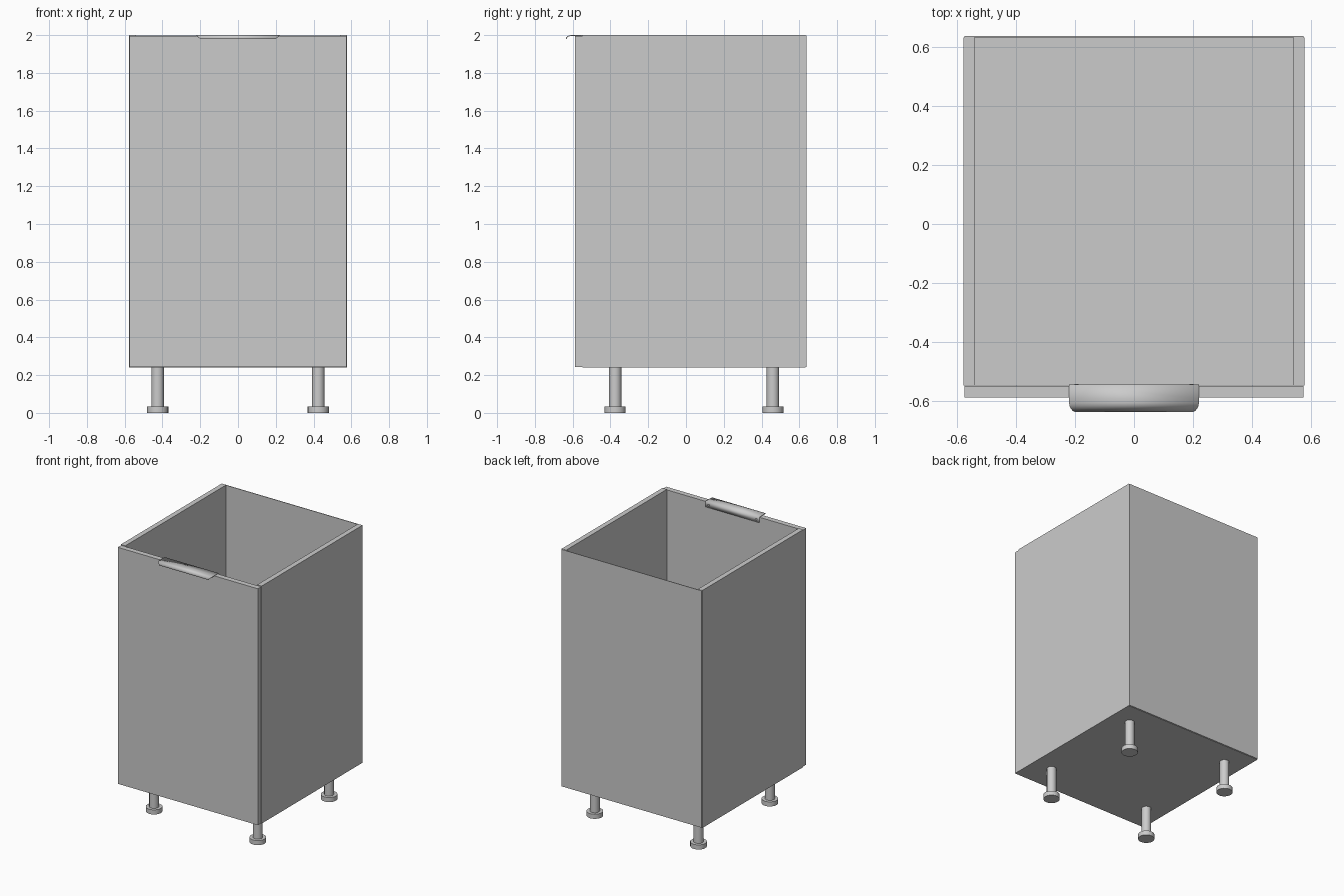
import bpy, bmesh

if "Cube" in bpy.data.objects:
    bpy.data.objects.remove(bpy.data.objects["Cube"])


def finish(name, bm):
    bmesh.ops.recalc_face_normals(bm, faces=bm.faces)
    mesh = bpy.data.meshes.new(name)
    bm.to_mesh(mesh)
    bm.free()
    ob = bpy.data.objects.new(name, mesh)
    bpy.context.collection.objects.link(ob)
    return ob


def box(name, x0, x1, y0, y1, z0, z1):
    bm = bmesh.new()
    bmesh.ops.create_cube(bm, size=1)
    for v in bm.verts:
        v.co.x = x0 if v.co.x < 0 else x1
        v.co.y = y0 if v.co.y < 0 else y1
        v.co.z = z0 if v.co.z < 0 else z1
    return finish(name, bm)


def smooth(ob, angle=0.6):
    bpy.ops.object.select_all(action='DESELECT')
    ob.select_set(True)
    bpy.context.view_layer.objects.active = ob
    bpy.ops.object.shade_smooth_by_angle(angle=angle)


def cylinder(name, x, y, z0, z1, radius, sides=24):
    bpy.ops.mesh.primitive_cylinder_add(vertices=sides, radius=radius, depth=z1 - z0,
                                        location=(x, y, (z0 + z1) / 2))
    ob = bpy.context.object
    ob.name = name
    smooth(ob)
    return ob


W, T = 0.577, 0.037          # half width, board thickness
Z0, Z1 = 0.24, 2.0           # cabinet bottom and top
FRONT, BACK = -0.548, 0.632  # carcass depth range

# Carcass: two sides and a floor as one U-shaped extrusion
bm = bmesh.new()
profile = [(-W, Z0), (W, Z0), (W, Z1), (W - T, Z1),
           (W - T, Z0 + T), (T - W, Z0 + T), (T - W, Z1), (-W, Z1)]
face = bm.faces.new([bm.verts.new((x, FRONT, z)) for x, z in profile])
ext = bmesh.ops.extrude_face_region(bm, geom=[face])
bmesh.ops.translate(bm, vec=(0, BACK - FRONT, 0),
                    verts=[g for g in ext['geom'] if isinstance(g, bmesh.types.BMVert)])
finish("carcass", bm)

# Thin back board and front door
box("back_panel", -0.575, 0.575, BACK, 0.637, Z0 + 0.003, Z1 - 0.002)
box("door", -0.574, 0.574, -0.588, FRONT - 0.001, Z0 + 0.003, 1.995)

# Edge pull: rows of (half width, y, z) from inside flange over the door to the lip
rows = [(0.22, -0.546, 1.957), (0.22, -0.546, 1.998), (0.22, -0.592, 1.998),
        (0.22, -0.606, 1.998), (0.2185, -0.616, 1.9965), (0.214, -0.625, 1.993),
        (0.207, -0.632, 1.987), (0.2, -0.635, 1.979)]
bm = bmesh.new()
pairs = [[bm.verts.new((s * w, y, z)) for s in (-1, 1)] for w, y, z in rows]
for a, b in zip(pairs, pairs[1:]):
    bm.faces.new((a[0], a[1], b[1], b[0]))
handle = finish("handle", bm)
mod = handle.modifiers.new("thickness", 'SOLIDIFY')
mod.thickness = 0.004
mod.offset = 0
mod.use_even_offset = True
smooth(handle)

# Small screws on the flange inside the door
for s in (-1, 1):
    screw = cylinder("handle_screw", s * 0.195, -0.5435, 1.974, 1.978, 0.007, 12)
    screw.rotation_euler.x = 1.5708
    screw.location.z = 1.976

# Adjustable legs with wide feet
for x in (-0.425, 0.425):
    for y in (-0.375, 0.46):
        cylinder("leg", x, y, 0.03, Z0, 0.033)
        cylinder("foot", x, y, 0.0, 0.034, 0.056)
